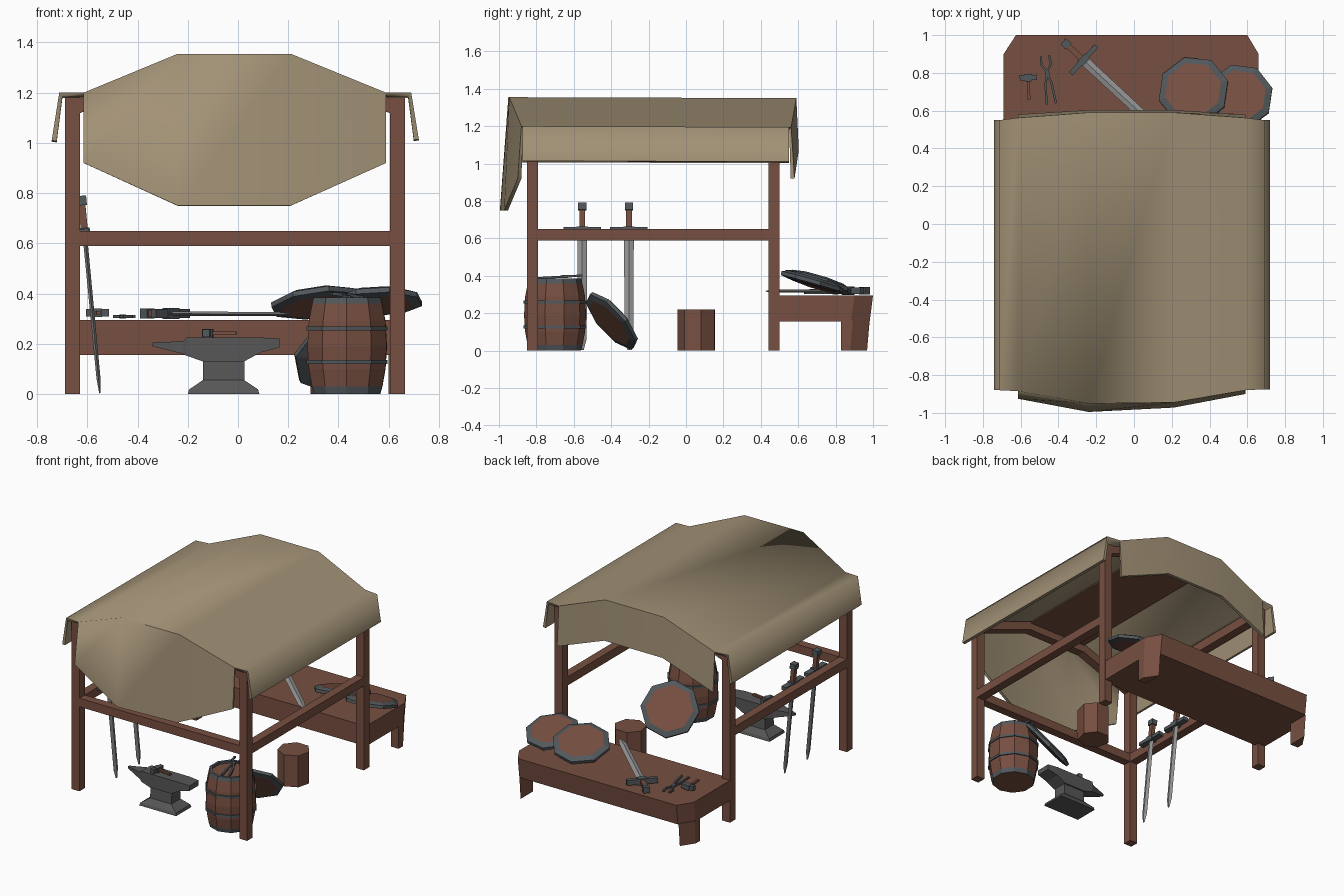
import bpy, bmesh, math
from mathutils import Vector, Matrix

if "Cube" in bpy.data.objects:
    bpy.data.objects.remove(bpy.data.objects["Cube"])

def mat(name, *c):
    m = bpy.data.materials.new(name)
    m.diffuse_color = (*c, 1)
    m.use_nodes = True
    m.node_tree.nodes["Principled BSDF"].inputs["Base Color"].default_value = m.diffuse_color
    return m

WOOD = mat("wood", .185, .078, .053)
CLOTH = mat("canvas", .36, .285, .18)
IRON = mat("dark_iron", .085, .098, .107)
ANVIL = mat("anvil_grey", .095, .095, .097)
STEEL = mat("blade_steel", .30, .30, .30)

def loft(bm, rings, mi=0, caps=(0, 0), mats=None):
    """Skin a list of rings; caps give material slots of the end faces."""
    vs = [[bm.verts.new(p) for p in r] for r in rings]
    n = len(vs[0])
    for k in range(len(vs) - 1):
        for i in range(n):
            j = (i + 1) % n
            f = bm.faces.new((vs[k][i], vs[k][j], vs[k + 1][j], vs[k + 1][i]))
            f.material_index = mats[k] if mats else mi
    for ring, c in ((vs[0][::-1], caps[0]), (vs[-1], caps[1])):
        bm.faces.new(ring).material_index = c

def rect(x0, x1, y0, y1, z):
    return [(x0, y0, z), (x1, y0, z), (x1, y1, z), (x0, y1, z)]

def box(bm, x0, x1, y0, y1, z0, z1, mi=0):
    loft(bm, [rect(x0, x1, y0, y1, z0), rect(x0, x1, y0, y1, z1)], mi, (mi, mi))

def ngon(n, r, z, turn=0.0):
    return [(r * math.cos(turn + math.tau * i / n), r * math.sin(turn + math.tau * i / n), z) for i in range(n)]

def prism(bm, pts, vec, mi=0):
    loft(bm, [pts, [Vector(p) + Vector(vec) for p in pts]], mi, (mi, mi))

def finish(name, bm, mats, matrix=None, fix=True):
    if fix:
        bmesh.ops.recalc_face_normals(bm, faces=bm.faces[:])
    me = bpy.data.meshes.new(name)
    bm.to_mesh(me)
    bm.free()
    for m in mats:
        me.materials.append(m)
    ob = bpy.data.objects.new(name, me)
    bpy.context.collection.objects.link(ob)
    if matrix:
        ob.matrix_world = matrix
    return ob

def frame(loc, z, x):
    """Matrix with local z along z and local x close to x."""
    z = Vector(z).normalized()
    y = z.cross(Vector(x)).normalized()
    return Matrix.Translation(loc) @ Matrix((y.cross(z), y, z)).transposed().to_4x4()

# Posts, side and front rails, top rails
SX = ((-.69, -.63), (.605, .665))
for side, (x0, x1) in zip(("left", "right"), SX):
    for end, y0 in (("front", -.85), ("back", .44)):
        bm = bmesh.new()
        box(bm, x0, x1, y0, y0 + .06, 0, 1.18)
        finish(f"{end}_{side}_post", bm, [WOOD])
    bm = bmesh.new()
    box(bm, x0, x1, -.79, .44, .59, .65)
    box(bm, x0, x1, -.79, .44, 1.11, 1.175)
    finish(f"{side}_rails", bm, [WOOD])
bm = bmesh.new()
box(bm, -.63, .605, -.85, -.79, .59, .65)
finish("front_rail", bm, [WOOD])

# Arched roof beams and the board under the ridge
arch = [(-.64, 1.175), (-.24, 1.325), (.21, 1.325), (.615, 1.175)]
for end, y0 in (("front", -.85), ("back", .44)):
    bm = bmesh.new()
    loft(bm, [[(x, y0, z - .06), (x, y0 + .06, z - .06), (x, y0 + .06, z), (x, y0, z)] for x, z in arch])
    finish(f"{end}_roof_arch", bm, [WOOD])
bm = bmesh.new()
box(bm, -.24, .21, -.79, .44, 1.315, 1.325)
finish("ridge_board", bm, [WOOD])

# Canvas roof: arched sheet with four hanging flaps
prof = [(-.742, 1.01), (-.712, 1.2), (-.615, 1.2), (-.24, 1.355), (.21, 1.355), (.59, 1.2), (.69, 1.2), (.72, 1.015)]
fy = [-.88, -.88, -.885, -.95, -.945, -.88, -.875, -.875]
by = [.55, .55, .562, .59, .59, .562, .55, .55]
bm = bmesh.new()
f = [bm.verts.new((x, y, z)) for (x, z), y in zip(prof, fy)]
b = [bm.verts.new((x, y, z - .005)) for (x, z), y in zip(prof, by)]
d = [bm.verts.new(p) for p in ((-.615, -.925, .92), (-.24, -.995, .75), (.21, -.972, .75), (.59, -.9, .92))]
e = [bm.verts.new((x, y, z)) for x, y, z in ((-.615, .58, .92), (-.24, .603, 1.07), (.21, .603, 1.07), (.59, .58, .92))]
for i in range(7):
    bm.faces.new((f[i], f[i + 1], b[i + 1], b[i]))
for i in range(3):
    bm.faces.new((d[i], d[i + 1], f[i + 3], f[i + 2]))
    bm.faces.new((b[i + 2], b[i + 3], e[i + 1], e[i]))
roof = finish("canvas_roof", bm, [CLOTH], fix=False)
s = roof.modifiers.new("thickness", "SOLIDIFY")
s.thickness, s.offset = .02, -1
bpy.context.view_layer.objects.active = roof
roof.select_set(True)
bpy.ops.object.modifier_apply(modifier=s.name)
bpy.ops.object.shade_smooth_by_angle(angle=math.radians(83))

# Bench with clipped corners and tapered end legs
bm = bmesh.new()
def bench_ring(z, k):
    return [(-.69, .47, z), (.66, .47, z), (.66, .9 - k, z), (.6, 1 - k, z), (-.625, 1 - k, z), (-.69, .9 - k, z)]
loft(bm, [bench_ring(.155, .018), bench_ring(.295, 0)])
for x, s in ((-.69, 1), (.66, -1)):
    loft(bm, [[(x, .83, z), (x + s * .06, .83, z), (x + s * .06, y, z), (x, y - .09, z)]
              for z, y in ((0, .968), (.16, .982))])
finish("bench", bm, [WOOD])

# Barrel with iron ends and hoops
bm = bmesh.new()
rings = [(.138, 0), (.147, .03), (.16, .1), (.166, .19), (.16, .29), (.146, .36), (.14, .385), (.122, .385), (.122, .37)]
loft(bm, [ngon(10, r, z, .3) for r, z in rings], mats=[1, 0, 0, 0, 0, 1, 1, 1])
for z in (.127, .26):
    loft(bm, [ngon(10, .169, z - .008, .3), ngon(10, .169, z + .008, .3)], 1, (1, 1))
finish("barrel", bm, [WOOD, IRON], Matrix.Translation((.435, -.70, 0)))

# Stump
bm = bmesh.new()
loft(bm, [ngon(7, .105, 0, .2), ngon(7, .105, .22, .2)])
finish("stump", bm, [WOOD], Matrix.Translation((.39, .06, 0)))

# Octagonal shields
def shield(name, loc, normal, r):
    bm = bmesh.new()
    rings = [(r - .04, -.02), (r, -.012), (r, .008), (r - .036, .022)]
    loft(bm, [ngon(8, a, z, .25) for a, z in rings], 1)
    finish(name, bm, [WOOD, IRON], frame(loc, normal, (1, 0, 0)))

shield("leaning_shield", (.40, -.395, .16), (-.33, .7, .62), .19)
shield("upper_bench_shield", (.315, .705, .365), (-.12, .28, .95), .19)
shield("lower_bench_shield", (.56, .675, .37), (-.02, .27, .96), .178)

# Swords: tip at local origin, pommel up local z
def sword(name, matrix):
    bm = bmesh.new()
    loft(bm, [[(-t, 0, z), (0, -w, z), (t, 0, z), (0, w, z)]
              for z, w, t in ((0, .008, .003), (.06, .024, .008), (.64, .026, .009))], 0)
    box(bm, -.018, .018, -.1, .1, .632, .658, 1)
    box(bm, -.022, .022, -.03, .03, .625, .662, 1)
    box(bm, -.014, .014, -.015, .015, .66, .755, 2)
    box(bm, -.02, .02, -.022, .022, .752, .79, 1)
    finish(name, bm, [STEEL, IRON, WOOD], matrix)

for name, y in (("front_leaning_sword", -.555), ("back_leaning_sword", -.305)):
    sword(name, frame((-.55, y, .003), (-.075, 0, .785), (1, 0, 0)))
sword("bench_sword", frame((.205, .43, .318), (-.734, .68, .003), (0, 0, 1)))

# Anvil: stepped foot plus a body with a horn
bm = bmesh.new()
foot = [(-.2, .085, .085, 0), (-.195, .08, .08, .018), (-.14, .025, .05, .055), (-.14, .025, .045, .14)]
loft(bm, [rect(a, c, -w, w, z) for a, c, w, z in foot])
body = [(-.34, .006, .19, .205), (-.22, .045, .16, .21), (-.205, .055, .152, .225),
        (-.14, .055, .13, .225), (.025, .055, .13, .225), (.09, .055, .165, .225), (.165, .05, .185, .22)]
loft(bm, [[(x, -w, lo), (x, w, lo), (x, w, hi), (x, -w, hi)] for x, w, lo, hi in body])
finish("anvil", bm, [ANVIL], Matrix.Translation((0, -.72, 0)))

# Hammers: head across local x, handle along -y
def hammer(name, matrix):
    bm = bmesh.new()
    box(bm, -.045, .045, -.014, .014, 0, .03, 0)
    box(bm, -.018, .018, -.02, .02, -.002, .032, 0)
    box(bm, -.008, .008, -.115, -.01, .008, .022, 1)
    finish(name, bm, [IRON, WOOD], matrix)

hammer("bench_hammer", frame((-.56, .775, .308), (0, 0, 1), (1, .03, 0)))
hammer("anvil_hammer", frame((-.12, -.72, .227), (0, 0, 1), (.15, 1, 0)))

# Tongs: two crossed bent bars with open jaws along local y
def tongs(name, matrix):
    bm = bmesh.new()
    for s in (1, -1):
        path = [(-.025, -.13), (-.016, -.02), (.006, .05), (.026, .08), (.022, .125)]
        loft(bm, [rect_y(s * x, y) for x, y in path])
    box(bm, -.011, .011, .02, .048, -.008, .008)
    finish(name, bm, [IRON], matrix)

def rect_y(x, y):
    return [(x - .006, y, -.006), (x + .006, y, -.006), (x + .006, y, .006), (x - .006, y, .006)]

tongs("bench_tongs", frame((-.455, .765, .308), (0, 0, 1), (1, .13, 0)))
tongs("barrel_tongs", frame((.43, -.68, .394), (0, -.06, 1), (1, .3, 0)))
